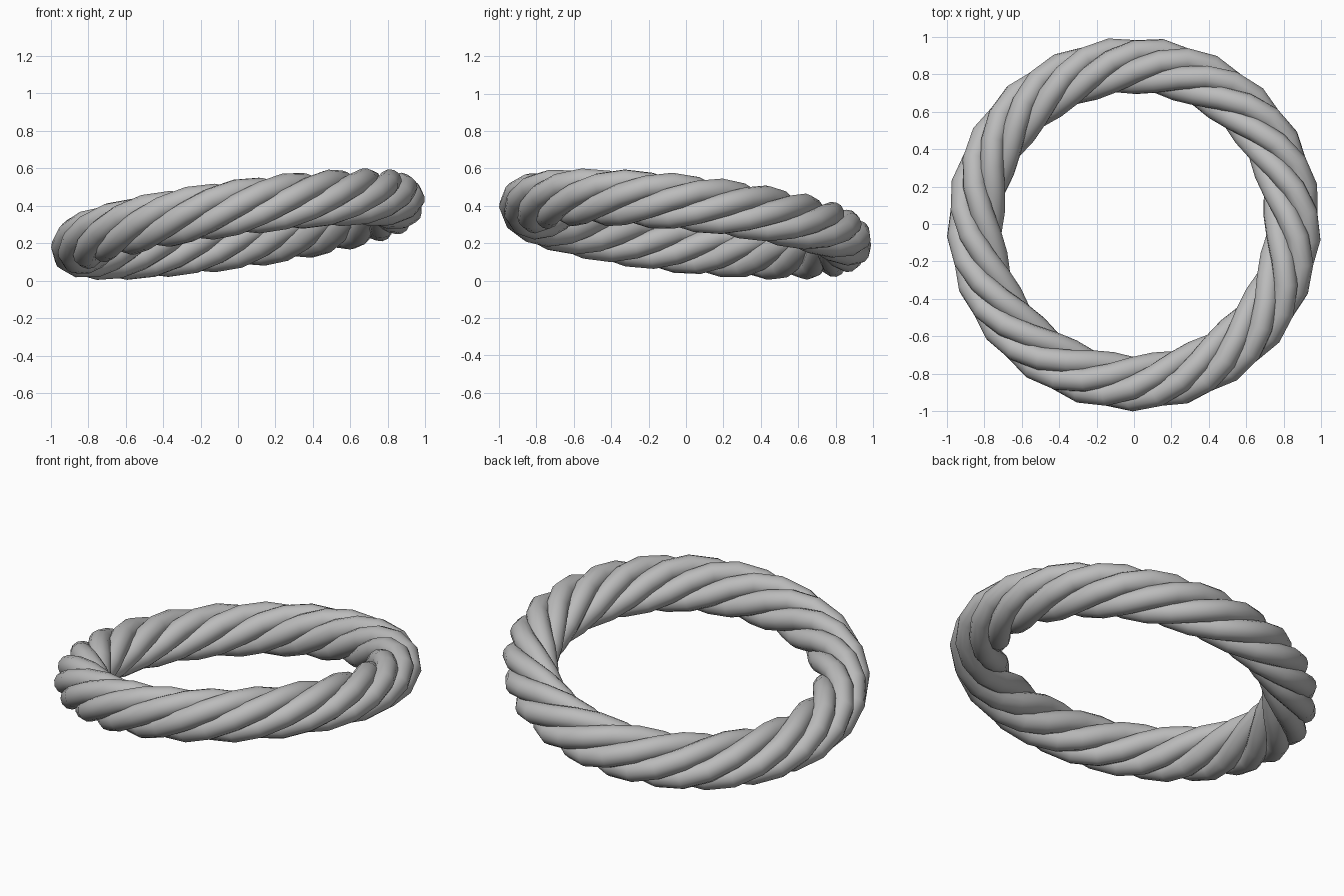
import bpy
from math import sin, cos, tau, radians

cube = bpy.data.objects.get("Cube")
if cube:
    bpy.data.objects.remove(cube, do_unlink=True)

RING = 0.846            # radius of the ring's centre line
OFFSET = 0.091          # strand centre from the rope's centre
STRAND = 0.063          # strand radius
LOOPS, TWISTS = 5, 21   # strands side by side, twists over all loops
STEPS = 42              # path points per loop
SLOPE_X, SLOPE_Y = 0.135, -0.105
HEIGHT = 0.302
START = radians(12.3)

# Rope colour
mat = bpy.data.materials.new("rope_grey")
mat.use_nodes = True
grey = (0.5, 0.5, 0.5, 1)
mat.diffuse_color = grey
mat.node_tree.nodes["Principled BSDF"].inputs["Base Color"].default_value = grey

# One endless strand that winds round the ring and closes on itself
curve = bpy.data.curves.new("rope_ring", "CURVE")
curve.dimensions = "3D"
curve.bevel_depth = STRAND
curve.bevel_resolution = 4
spline = curve.splines.new("POLY")
count = LOOPS * STEPS
spline.points.add(count - 1)
for i, point in enumerate(spline.points):
    turn = tau * i / STEPS
    twist = turn * TWISTS / LOOPS
    radius = RING + OFFSET * cos(twist)
    x = radius * cos(turn + START)
    y = radius * sin(turn + START)
    z = HEIGHT + SLOPE_X * x + SLOPE_Y * y + OFFSET * sin(twist)
    point.co = (x, y, z, 1)
spline.use_cyclic_u = True
spline.use_smooth = True
curve.materials.append(mat)

# Turn the strand into a smooth mesh
rope = bpy.data.objects.new("rope_ring", curve)
bpy.context.collection.objects.link(rope)
bpy.ops.object.select_all(action="DESELECT")
rope.select_set(True)
bpy.context.view_layer.objects.active = rope
bpy.ops.object.convert(target="MESH")
bpy.ops.object.shade_smooth()
